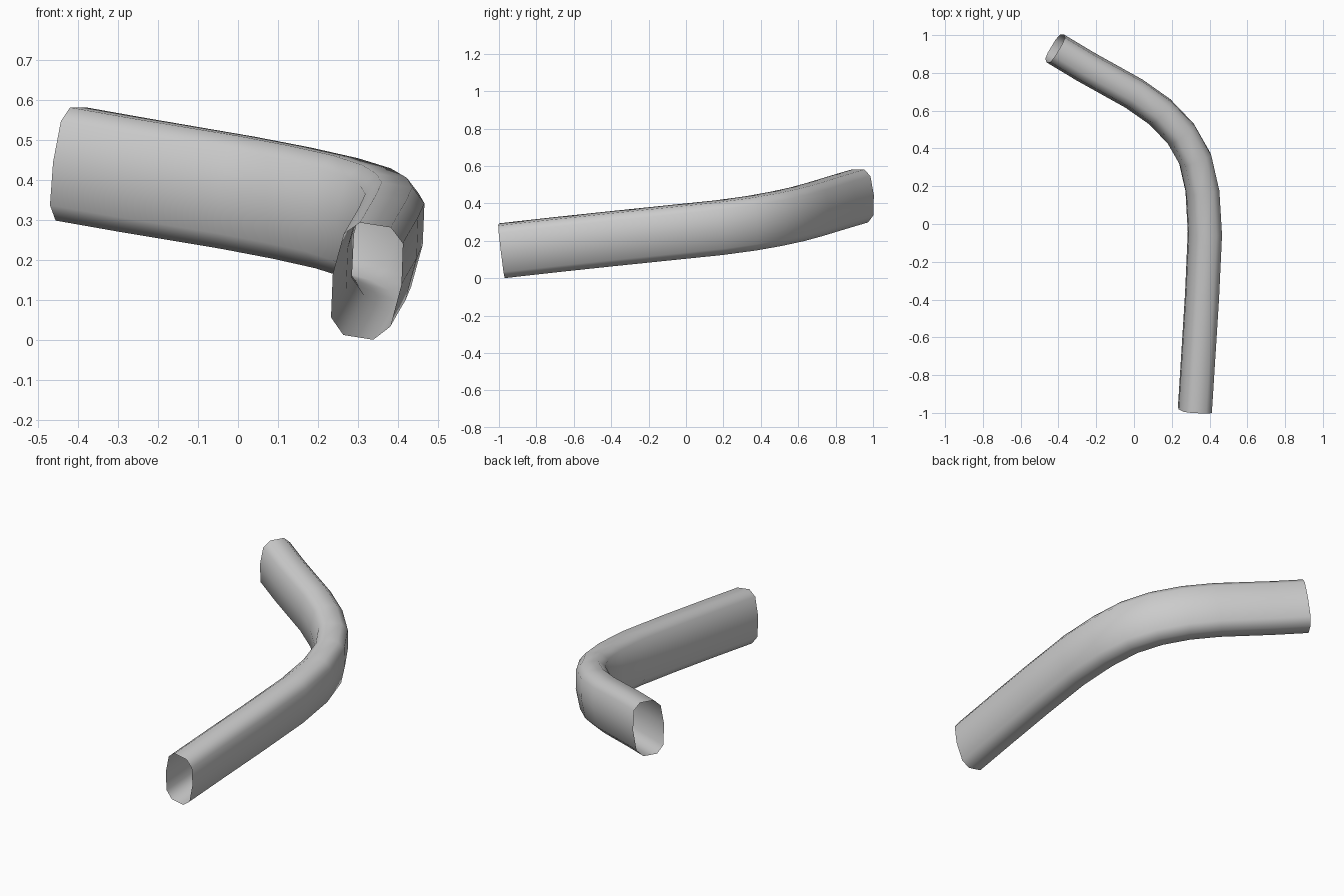
import bpy, bmesh, math
from mathutils import Vector

if "Cube" in bpy.data.objects:
    bpy.data.objects.remove(bpy.data.objects["Cube"])

# Path of the bent tube: x, y, z, roll in degrees
path = [(.322, -.985, .147, 9), (.340, -.70, .179, 9), (.360, -.38, .213, 9),
        (.375, -.05, .247, 9), (.362, .175, .270, 8), (.323, .345, .293, 6.5),
        (.246, .48, .317, 5), (.135, .595, .342, 3), (.0, .69, .368, 1.5),
        (-.26, .835, .412, 0), (-.418, .93, .440, 0)]

# Tall ten-sided cross-section, mirrored left to right
right = [(.039, .143), (.075, .108), (.087, .005), (.075, -.104), (.038, -.143)]
section = right + [(-x, z) for x, z in reversed(right)]

bm = bmesh.new()
centres = [Vector(p[:3]) for p in path]
rings = []
for i, c in enumerate(centres):
    a, b = centres[max(i - 1, 0)], centres[min(i + 1, len(path) - 1)]
    if 0 < i < len(path) - 1:
        tangent = ((c - a).normalized() + (b - c).normalized()).normalized()
    else:
        tangent = (b - a).normalized()
    side = tangent.cross(Vector((0, 0, 1))).normalized()
    up = side.cross(tangent)
    r = math.radians(path[i][3])
    cs, sn = math.cos(r), math.sin(r)
    rings.append([bm.verts.new(c + side * (x * cs + z * sn) + up * (z * cs - x * sn))
                  for x, z in section])

# Tube wall, open at both ends
n = len(section)
for r0, r1 in zip(rings, rings[1:]):
    for j in range(n):
        k = (j + 1) % n
        bm.faces.new((r0[j], r0[k], r1[k], r1[j])).smooth = True
bmesh.ops.recalc_face_normals(bm, faces=bm.faces)
# Make sure the wall faces outward
f = bm.faces[0]
mid = (centres[0] + centres[1]) / 2
if f.normal.dot(f.calc_center_median() - mid) < 0:
    bmesh.ops.reverse_faces(bm, faces=bm.faces)

mesh = bpy.data.meshes.new("bent_tube")
bm.to_mesh(mesh)
bm.free()
tube = bpy.data.objects.new("bent_tube", mesh)
bpy.context.collection.objects.link(tube)

grey = bpy.data.materials.new("light_grey")
grey.diffuse_color = (.6, .6, .6, 1)
grey.use_nodes = True
grey.node_tree.nodes["Principled BSDF"].inputs["Base Color"].default_value = grey.diffuse_color
mesh.materials.append(grey)
